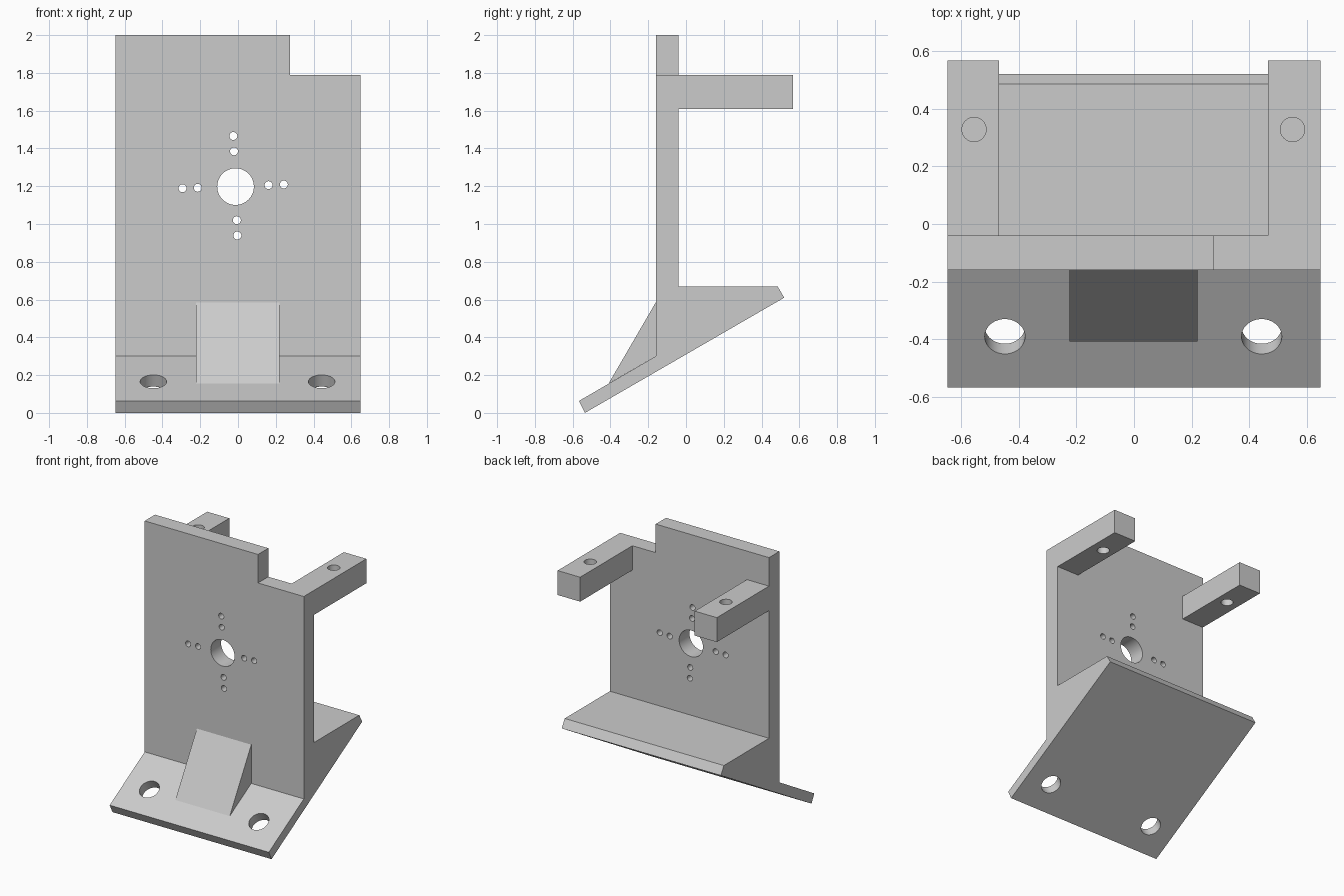
import bpy, bmesh, math
from mathutils import Matrix, Vector

default = bpy.data.objects.get("Cube")
if default:
    bpy.data.objects.remove(default, do_unlink=True)

# Single grey finish
grey = bpy.data.materials.new("plain grey")
grey.use_nodes = True
colour = (0.6, 0.6, 0.6, 1)
grey.diffuse_color = colour
grey.node_tree.nodes["Principled BSDF"].inputs["Base Color"].default_value = colour


def make_object(name, bm):
    bmesh.ops.recalc_face_normals(bm, faces=bm.faces)
    mesh = bpy.data.meshes.new(name)
    bm.to_mesh(mesh)
    bm.free()
    mesh.materials.append(grey)
    obj = bpy.data.objects.new(name, mesh)
    bpy.context.collection.objects.link(obj)
    return obj


def extrude_profile(name, points, x0, x1):
    """Extrude a (y, z) outline from x0 to x1."""
    bm = bmesh.new()
    face = bm.faces.new([bm.verts.new((x0, y, z)) for y, z in points])
    extruded = bmesh.ops.extrude_face_region(bm, geom=[face])["geom"]
    verts = [v for v in extruded if isinstance(v, bmesh.types.BMVert)]
    bmesh.ops.translate(bm, verts=verts, vec=(x1 - x0, 0, 0))
    return make_object(name, bm)


def add_drill(bm, centre, axis, radius, depth):
    turn = Vector((0, 0, 1)).rotation_difference(Vector(axis)).to_matrix().to_4x4()
    bmesh.ops.create_cone(bm, cap_ends=True, segments=48, radius1=radius,
                          radius2=radius, depth=depth,
                          matrix=Matrix.Translation(centre) @ turn)


def cut(target, cutter):
    mod = target.modifiers.new("cut", "BOOLEAN")
    mod.operation = "DIFFERENCE"
    mod.solver = "EXACT"
    mod.object = cutter
    bpy.ops.object.select_all(action="DESELECT")
    target.select_set(True)
    bpy.context.view_layer.objects.active = target
    bpy.ops.object.modifier_apply(modifier=mod.name)
    bpy.ops.object.shade_smooth_by_angle(angle=math.radians(30))


# Upright plate and sloping foot as one outline
half = 0.648
front, back = -0.16, -0.04
body = extrude_profile("upright_and_foot", [
    (-0.535, 0), (0.52, 0.61), (0.485, 0.67), (back, 0.67),
    (back, 2), (front, 2), (front, 0.30), (-0.567, 0.063)], -half, half)

# Front gusset wedge
extrude_profile("front_gusset", [(front, 0.585), (-0.41, 0.155), (front, 0.30)],
                -0.223, 0.22)

# Rear arms
arm_outline = [(back, 1.61), (0.567, 1.61), (0.567, 1.79), (back, 1.79)]
arms = [extrude_profile("right_arm", arm_outline, -half, -0.468),
        extrude_profile("left_arm", arm_outline, 0.465, half)]

# Cutter for the corner notch, shaft hole, screw holes and foot holes
bm = bmesh.new()
bmesh.ops.create_cube(bm, size=1, matrix=Matrix.Translation((0.775, -0.1, 2.29))
                      @ Matrix.Diagonal((1, 1, 1, 1)))
cx, cz = -0.013, 1.198
add_drill(bm, (cx, -0.1, cz), (0, 1, 0), 0.097, 0.4)
for angle, near in ((2.5, 0.175), (92.5, 0.187), (181.8, 0.2), (272.2, 0.178)):
    a = math.radians(angle)
    for r in (near, near + 0.081):
        add_drill(bm, (cx + r * math.cos(a), -0.1, cz + r * math.sin(a)),
                  (0, 1, 0), 0.021, 0.4)
slope = math.radians(30)
for x in (-0.448, 0.443):
    add_drill(bm, (x, -0.39, 0.165), (0, -math.sin(slope), math.cos(slope)), 0.07, 0.3)
body_cutter = make_object("body_cutter", bm)
cut(body, body_cutter)

# Cutter for the upright holes through the arms
bm = bmesh.new()
for x in (-0.555, 0.55):
    add_drill(bm, (x, 0.328, 1.7), (0, 0, 1), 0.042, 0.4)
arm_cutter = make_object("arm_cutter", bm)
for arm in arms:
    cut(arm, arm_cutter)

for cutter in (body_cutter, arm_cutter):
    bpy.data.objects.remove(cutter, do_unlink=True)
